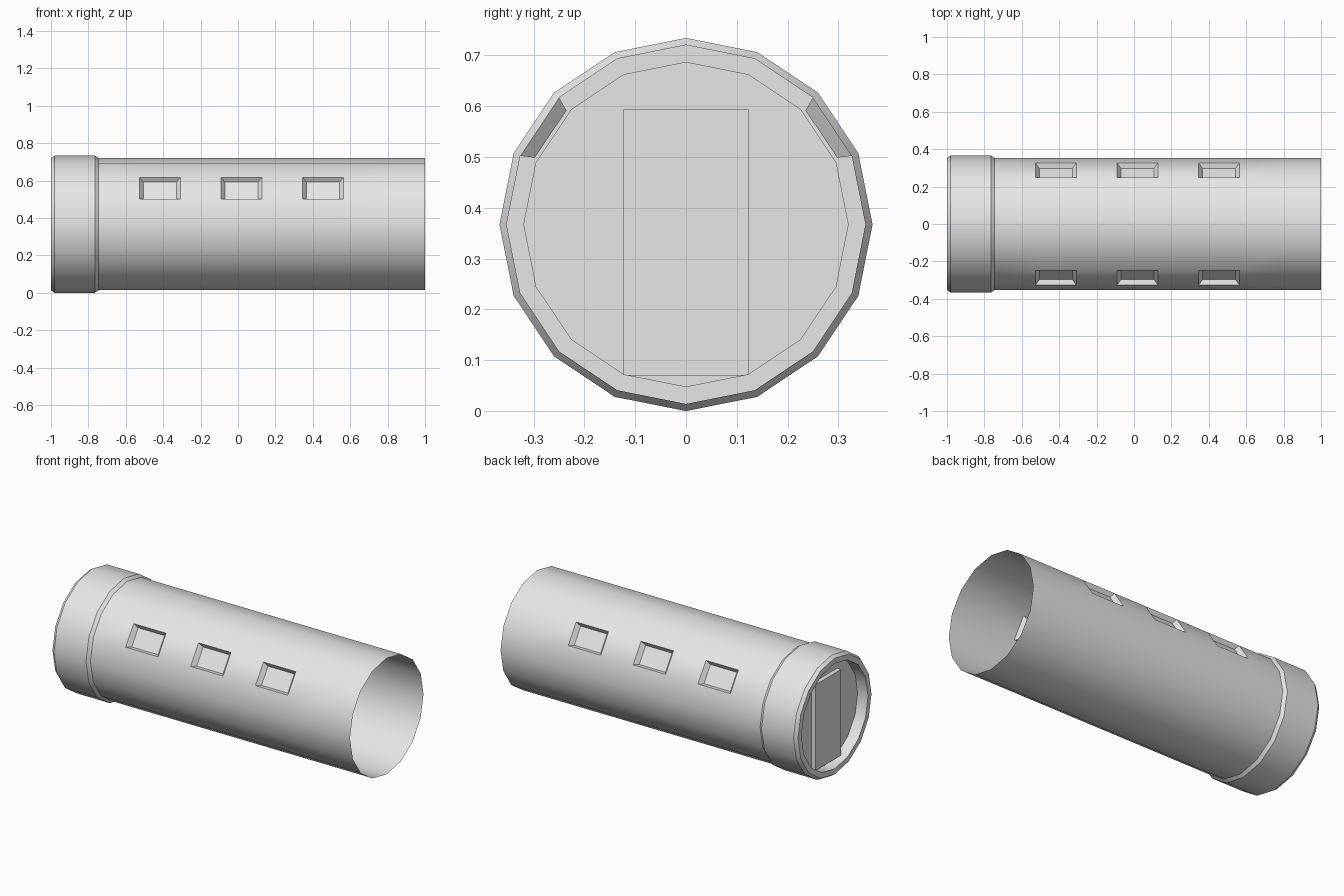
import bpy, bmesh
from math import cos, sin, radians, tau
from mathutils import Vector

cube = bpy.data.objects.get("Cube")
if cube:
    bpy.data.objects.remove(cube, do_unlink=True)

SIDES = 16
OUTER, TUBE, BORE = 0.367, 0.353, 0.32
JOINT = -0.745          # where the tube leaves the collar

grey = bpy.data.materials.new("light_grey")
grey.use_nodes = True
colour = (0.8, 0.8, 0.8, 1)
grey.diffuse_color = colour
grey.node_tree.nodes["Principled BSDF"].inputs["Base Color"].default_value = colour


def sweep(bm, profile):
    """Turn (x, radius) points around the long axis; return vertex rings and face bands."""
    rings = [[bm.verts.new((x, r * cos(tau * k / SIDES), OUTER + r * sin(tau * k / SIDES)))
              for k in range(SIDES)] for x, r in profile]
    bands = []
    for a, b in zip(rings, rings[1:]):
        bands.append([bm.faces.new((a[k], b[k], b[(k + 1) % SIDES], a[(k + 1) % SIDES]))
                      for k in range(SIDES)])
    return rings, bands


def push(bm, face, depth, scale=1.0):
    """Extrude a face inwards by depth and shrink it around its centre."""
    face.normal_update()
    normal = face.normal.copy()
    new = bmesh.ops.extrude_discrete_faces(bm, faces=[face])["faces"][0]
    centre = new.calc_center_median()
    for v in new.verts:
        v.co = centre + (v.co - centre) * scale - normal * depth


def finish(bm, name):
    mesh = bpy.data.meshes.new(name)
    bm.to_mesh(mesh)
    bm.free()
    mesh.materials.append(grey)
    obj = bpy.data.objects.new(name, mesh)
    bpy.context.collection.objects.link(obj)
    bpy.ops.object.select_all(action="DESELECT")
    obj.select_set(True)
    bpy.context.view_layer.objects.active = obj
    bpy.ops.object.shade_smooth_by_angle(angle=radians(30))


# Open tube in eight equal sections, with three recessed windows on each upper flank
bm = bmesh.new()
sections = 8
rings, bands = sweep(bm, [(1 + (JOINT - 1) * i / sections, TUBE) for i in range(sections + 1)])
for section in (2, 4, 6):
    for side in (1, 6):
        push(bm, bands[section][side], 0.026, 0.81)
finish(bm, "tube_body")

# Chamfered collar with a recessed end wall and a raised door panel
bm = bmesh.new()
rings, bands = sweep(bm, [(JOINT, TUBE), (JOINT - 0.02, OUTER), (-0.98, OUTER),
                          (-1, TUBE), (-1, BORE), (-0.93, BORE)])
floor = rings[-1]
low_a, low_b = floor[11], floor[13]
top_a, top_b = [bm.verts.new((v.co.x, v.co.y, floor[2].co.z)) for v in (low_a, low_b)]
for loop in (floor[6:12] + [top_a],                   # wall on one side of the door
             floor[13:] + floor[:3] + [top_b],        # wall on the other side
             floor[2:7] + [top_a, top_b],             # wall above
             floor[11:14]):                           # wall below
    bm.faces.new(loop[::-1])
door = bm.faces.new((top_a, top_b, low_b, low_a))
door.normal_update()
if door.normal.x > 0:
    door.normal_flip()
push(bm, door, -0.027)
finish(bm, "end_collar")
